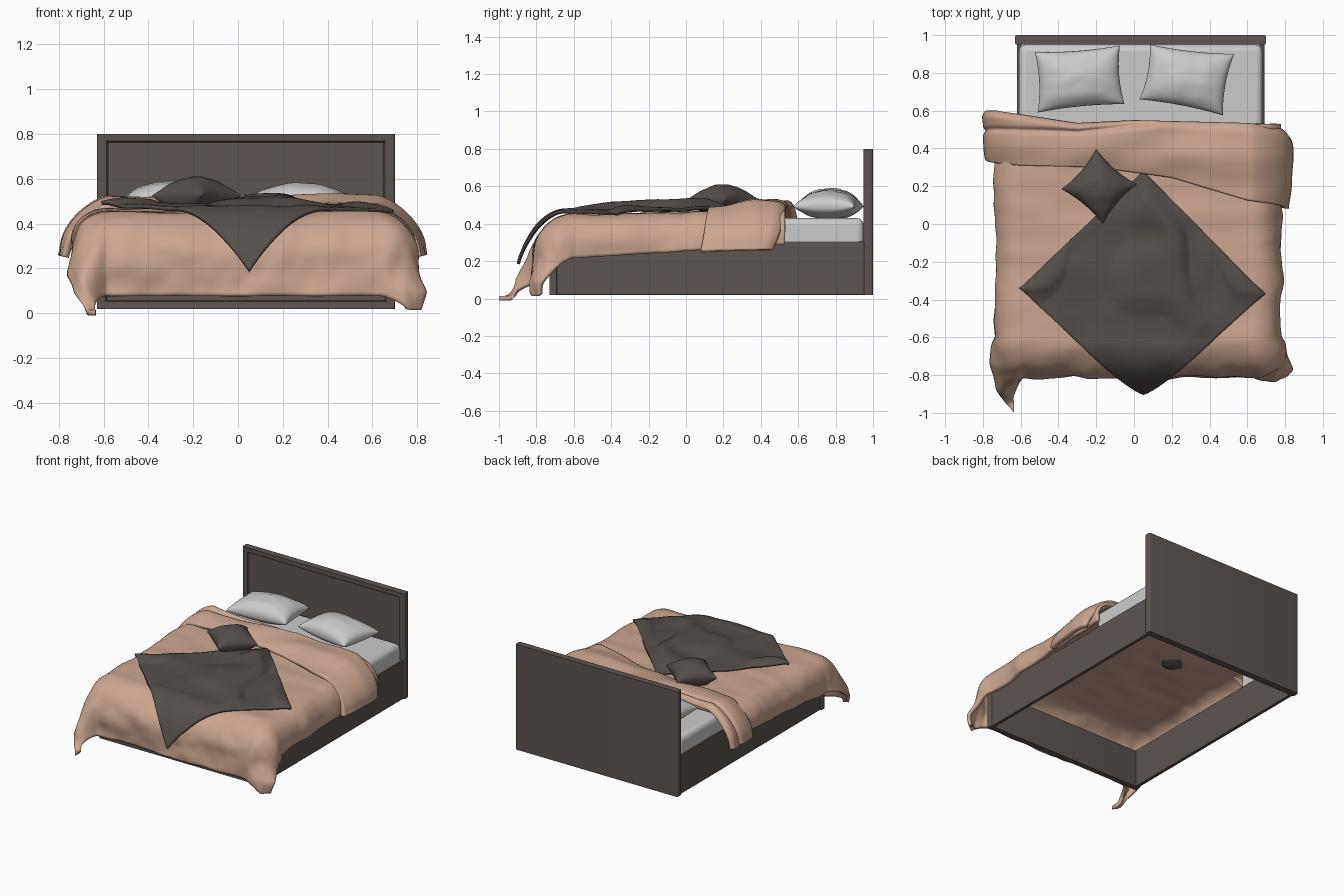
import bpy, bmesh, math
from mathutils import Vector, noise

if "Cube" in bpy.data.objects:
    bpy.data.objects.remove(bpy.data.objects["Cube"])


def material(name, rgb):
    m = bpy.data.materials.new(name)
    m.diffuse_color = (*rgb, 1)
    m.use_nodes = True
    m.node_tree.nodes["Principled BSDF"].inputs["Base Color"].default_value = m.diffuse_color
    return m


WOOD = material("dark_wood", (0.110, 0.089, 0.082))
GREY = material("charcoal_fabric", (0.092, 0.077, 0.070))
PEACH = material("peach_fabric", (0.60, 0.385, 0.285))
WHITE = material("white_linen", (0.60, 0.60, 0.60))


def add(name, bm, mat):
    me = bpy.data.meshes.new(name)
    bm.to_mesh(me)
    bm.free()
    ob = bpy.data.objects.new(name, me)
    bpy.context.collection.objects.link(ob)
    me.materials.append(mat)
    return ob


def box(name, lo, hi, mat, bevel, panel=False, round_ends=0, open_dirs=()):
    bm = bmesh.new()
    bmesh.ops.create_cube(bm, size=1)
    for v in bm.verts:
        v.co = Vector([lo[i] + (v.co[i] + 0.5) * (hi[i] - lo[i]) for i in range(3)])
    if round_ends:  # round the vertical edges
        up = [e for e in bm.edges if abs(e.verts[0].co.z - e.verts[1].co.z) > 0.1]
        bmesh.ops.bevel(bm, geom=up, offset=round_ends, segments=4, profile=0.5, affect='EDGES')
    bm.normal_update()
    if panel:  # recessed panel on the front face
        f = next(f for f in bm.faces if f.normal.y < -0.99)
        bmesh.ops.inset_region(bm, faces=[f], thickness=0.045)
        bmesh.ops.inset_region(bm, faces=[f], thickness=0.008, depth=-0.008)
    for d in open_dirs:
        bmesh.ops.delete(bm, geom=[f for f in bm.faces if f.normal.dot(Vector(d)) > 0.9], context='FACES')
    ob = add(name, bm, mat)
    if bevel:
        mod = ob.modifiers.new("bevel", 'BEVEL')
        mod.width, mod.segments, mod.limit_method = bevel, 3, 'ANGLE'
    bpy.context.view_layer.objects.active = ob
    ob.select_set(True)
    bpy.ops.object.shade_smooth_by_angle()
    ob.select_set(False)
    return ob


def grid(bm, fn, nu, nv, flip=False):
    vs = [[bm.verts.new(fn(i / nu, j / nv)) for j in range(nv + 1)] for i in range(nu + 1)]
    for i in range(nu):
        for j in range(nv):
            q = [vs[i][j], vs[i + 1][j], vs[i + 1][j + 1], vs[i][j + 1]]
            bm.faces.new(q[::-1] if flip else q).smooth = True


def cloth(name, fn, nu, nv, mat, thick):
    bm = bmesh.new()
    grid(bm, fn, nu, nv)
    ob = add(name, bm, mat)
    s = ob.modifiers.new("thickness", 'SOLIDIFY')
    s.thickness, s.offset = thick, -1
    return ob


def lerp(a, b, t):
    return a + (b - a) * t


def curve(pts, x):
    # piecewise linear lookup
    for (x0, y0), (x1, y1) in zip(pts, pts[1:]):
        if x <= x1:
            return lerp(y0, y1, max(0, (x - x0) / (x1 - x0)))
    return pts[-1][1]


def wrinkle(x, y, scale, seed):
    return noise.noise(Vector((x * scale, y * scale, seed)))


X0, X1, Y0 = -0.585, 0.625, -0.60   # flat top of the bed before the cloth bends down


def drape(s, t, lift):
    """Lay cloth point (s, t) over the bed edge, lifted along the normal."""
    cx, cy = min(max(s, X0), X1), max(t, Y0)
    ox, oy = s - cx, t - cy
    d = math.hypot(ox, oy)
    dx, dy = (ox / d, oy / d) if d else (0, 0)
    r = 0.15 + 0.06 * dy * dy
    a = min(d / r, math.pi / 2)
    rr = r + lift
    corner = abs(2 * dx * dy) * min(1, d / 0.45) ** 2
    out = rr * math.sin(a) + 0.09 * corner
    z = 0.462 + 0.022 * t - r + rr * math.cos(a) - max(0, d - r * math.pi / 2)
    tip = min(1, abs(ox * oy) / 0.16) ** 1.5
    x, y = cx + dx * out, cy + dy * out
    if s < 0:
        x, y = x + 0.10 * tip, y - 0.18 * tip
    else:
        x, y = x + 0.02 * tip, y + 0.04 * tip
    return Vector((x, y, max(z, 0.014)))


# bed frame
box("headboard", (-0.63, 0.95, 0.02), (0.70, 1.0, 0.80), WOOD, 0, panel=True, round_ends=0.012)
box("footboard", (-0.63, -0.73, 0.02), (0.70, -0.69, 0.30), WOOD, 0, panel=True, round_ends=0.006)
for side, x in (("left", -0.62), ("right", 0.665)):
    box(side + "_rail", (x, -0.70, 0.02), (x + 0.025, 0.96, 0.305), WOOD, 0.003)

# mattress: only the uncovered head end, open underneath
box("mattress", (-0.61, 0.43, 0.30), (0.68, 0.95, 0.43), WHITE, 0.035, open_dirs=[(0, 0, -1), (0, -1, 0)])


# duvet
def duvet(u, v):
    t = lerp(Y0 - 0.48, 0.53, v)
    over = lerp(0.34, 0.27, v)
    s = lerp(X0 - over, X1 + over, u)
    edge = max(X0 - s, s - X1, Y0 - t, 0)
    lift = 0.012 * wrinkle(s, t, 3, 1) + 0.007 * wrinkle(s * 0.4, t, 9, 2)
    lift += min(edge, 0.3) * (0.08 * wrinkle(s, t, 5, 4) + 0.03 * wrinkle(s, t, 11, 5))
    return drape(s, t, lift)


cloth("duvet", duvet, 110, 100, PEACH, 0.025)

# turned-back band of the duvet
LOW = [(-0.9, 0.34), (-0.6, 0.31), (-0.2, 0.30), (0.2, 0.245), (0.6, 0.125), (0.9, 0.08)]
HIGH = [(-0.9, 0.60), (-0.72, 0.60), (-0.3, 0.535), (0.0, 0.55), (0.6, 0.535), (0.75, 0.52), (0.9, 0.47)]


def fold(u, v):
    s = lerp(X0 - 0.30, X1 + 0.29, u)
    t = lerp(curve(LOW, s), curve(HIGH, s), v)
    edge = max(X0 - s, s - X1, 0) / 0.3
    lift = 0.022 + 0.032 * math.sin(min(1, v * 1.5) * math.pi / 2)
    lift -= 0.035 * max(0, (v - 0.85) / 0.15) ** 2
    lift += 0.016 * wrinkle(s * 0.5, t, 7, 7)
    crease = 0.62 + 0.35 * (s + 0.8)          # second layer line on the left
    if s < 0.1:
        lift -= 0.018 * math.exp(-((v - crease) / 0.05) ** 2)
    p = drape(s, t, lift * (1 - 0.35 * min(1, edge)))
    p.x += math.copysign(0.035 * edge ** 2, s)   # hangs at a slant, flaring outwards
    p.z -= 0.035 * math.sin(math.pi * min(1, edge))
    return p


cloth("duvet_fold", fold, 110, 36, PEACH, 0.035)


# diamond throw blanket
def bilinear(c, u, v):
    a, b, cc, d = c
    return [lerp(lerp(a[i], b[i], u), lerp(d[i], cc[i], u), v) for i in (0, 1)]


THROW = [(-0.605, -0.34), (0.05, -0.95), (0.69, -0.37), (0.05, 0.28)]


def throw(u, v):
    s, t = bilinear(THROW, u, v)
    inside = min(1, 9 * min(u, 1 - u, v, 1 - v))
    ang = math.atan2(s - 0.05, 0.45 - t)
    ridge = max(0, math.sin(ang * 8 + 1.2 + 3 * wrinkle(s, t, 2.5, 9)))
    fade = max(0, min(1, (t + 0.75) / 0.5))
    lift = 0.022 + inside * (0.006 + 0.045 * ridge * fade) + 0.012 * wrinkle(s, t, 6, 11)
    lift += 0.02 * max(0, -s - 0.3) / 0.3
    p = drape(s, min(max(t, Y0), 1), lift)
    q = max(0, Y0 - t) / 0.35                  # the front tip hangs over the foot
    p.y -= 0.305 * (1 - (1 - min(q, 1)) ** 1.25)
    p.z -= 0.285 * q ** 1.7 - 0.03 * math.sin(math.pi * min(q, 1))
    return p


cloth("throw_blanket", throw, 80, 80, GREY, 0.018)


# pillows
def pillow(name, corners, zc, up, down, mat, seed, power, pinch):
    bm = bmesh.new()
    for h, flip in ((up, False), (-down, True)):
        def fn(u, v):
            a, b = -math.cos(math.pi * u), -math.cos(math.pi * v)   # denser near the seam
            pu = a * (1 - pinch * (1 - b * b))
            pv = b * (1 - pinch * (1 - a * a))
            x, y = bilinear(corners, (pu + 1) / 2, (pv + 1) / 2)
            puff = max(0, (1 - a * a) * (1 - b * b)) ** power
            dent = 1 + 0.08 * wrinkle(a, b, 2.5, seed)
            return (x, y, zc + h * puff * dent)
        grid(bm, fn, 32, 32, flip)
    bmesh.ops.remove_doubles(bm, verts=bm.verts, dist=0.0003)
    add(name, bm, mat)


pillow("left_pillow", [(-0.51, 0.59), (-0.05, 0.635), (-0.075, 0.945), (-0.525, 0.91)],
       0.495, 0.094, 0.07, WHITE, 3, 0.42, 0.07)
pillow("right_pillow", [(0.03, 0.66), (0.47, 0.575), (0.53, 0.90), (0.085, 0.95)],
       0.492, 0.09, 0.07, WHITE, 8, 0.42, 0.07)
pillow("small_cushion", [(-0.385, 0.185), (-0.165, 0.0), (0.015, 0.21), (-0.20, 0.395)],
       0.525, 0.085, 0.105, GREY, 5, 0.5, 0.11)
